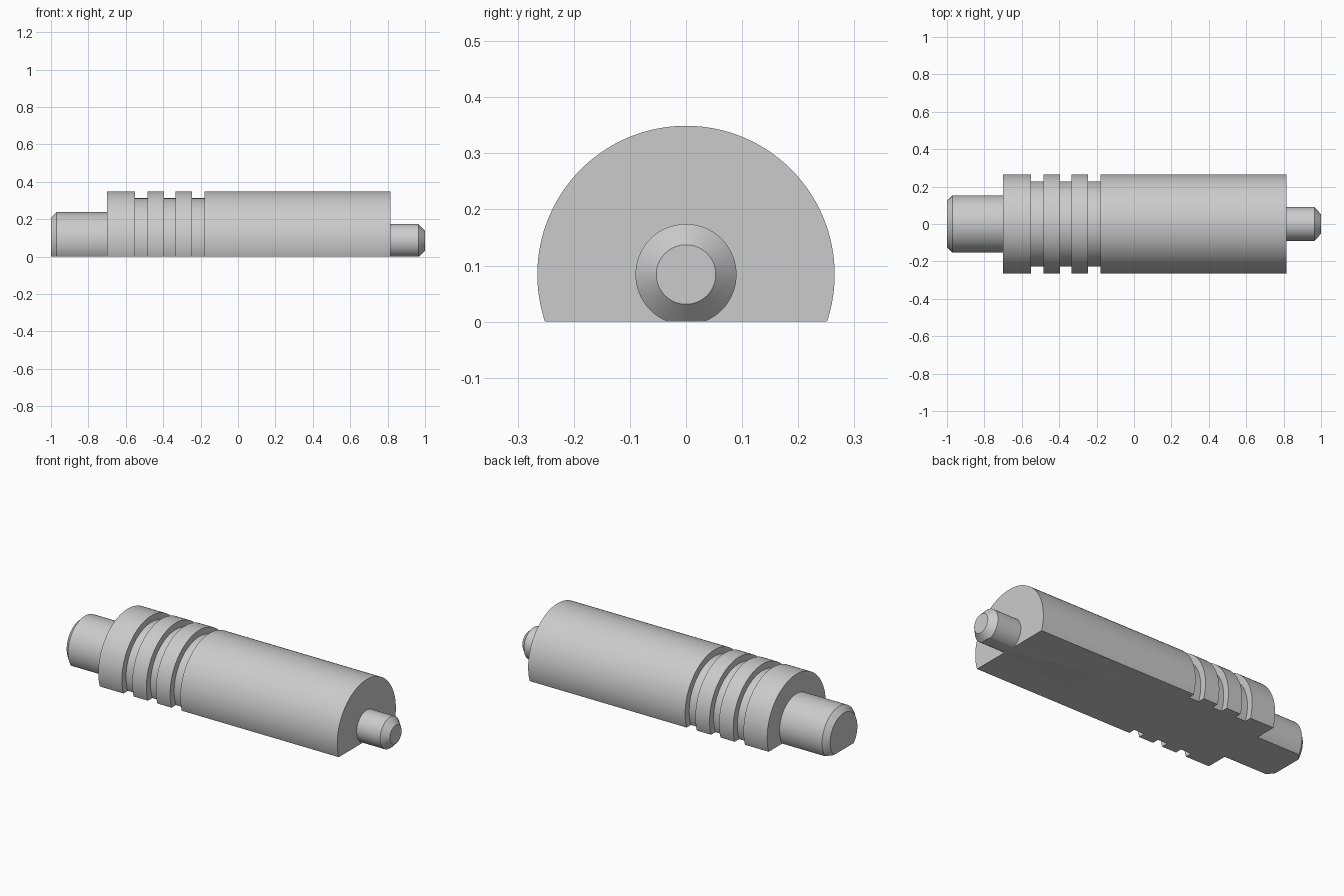
import bpy, bmesh, math

if "Cube" in bpy.data.objects:
    bpy.data.objects.remove(bpy.data.objects["Cube"])

AXIS_Z = 0.084      # height of the turning axis above the flat underside
SEGMENTS = 128

# Turned outline: (x, radius) from the thick stub to the thin pin
outline = [(-1.0, 0), (-1.0, 0.123), (-0.97, 0.153), (-0.7, 0.153), (-0.7, 0.265)]
for x0, x1 in ((-0.55, -0.485), (-0.395, -0.335), (-0.245, -0.18)):  # ring grooves
    outline += [(x0, 0.265), (x0, 0.228), (x1, 0.228), (x1, 0.265)]
outline += [(0.815, 0.265), (0.815, 0.09), (0.964, 0.09), (1.0, 0.053), (1.0, 0)]

metal = bpy.data.materials.new("grey metal")
metal.diffuse_color = (0.6, 0.6, 0.6, 1)
metal.use_nodes = True
metal.node_tree.nodes["Principled BSDF"].inputs["Base Color"].default_value = metal.diffuse_color

# Revolve the outline around the long axis
bm = bmesh.new()
verts = [bm.verts.new((x, 0, AXIS_Z + r)) for x, r in outline]
edges = [bm.edges.new(pair) for pair in zip(verts, verts[1:])]
bmesh.ops.spin(bm, geom=verts + edges, cent=(0, 0, AXIS_Z), axis=(1, 0, 0),
               angle=math.tau, steps=SEGMENTS, use_merge=True)
bmesh.ops.remove_doubles(bm, verts=bm.verts, dist=1e-5)

# Slice off the underside and close it with one flat face
bmesh.ops.bisect_plane(bm, geom=bm.verts[:] + bm.edges[:] + bm.faces[:],
                       plane_co=(0, 0, 0), plane_no=(0, 0, -1), clear_outer=True)
rim = [e for e in bm.edges if e.is_boundary]
bmesh.ops.triangle_fill(bm, edges=rim, use_beauty=True, normal=(0, 0, -1))
bmesh.ops.recalc_face_normals(bm, faces=bm.faces)

mesh = bpy.data.meshes.new("grooved_shaft")
bm.to_mesh(mesh)
bm.free()
mesh.materials.append(metal)
shaft = bpy.data.objects.new("grooved_shaft", mesh)
bpy.context.collection.objects.link(shaft)

# Smooth round surfaces, crisp shoulders and flat
bpy.context.view_layer.objects.active = shaft
shaft.select_set(True)
bpy.ops.object.shade_smooth_by_angle(angle=math.radians(30))
